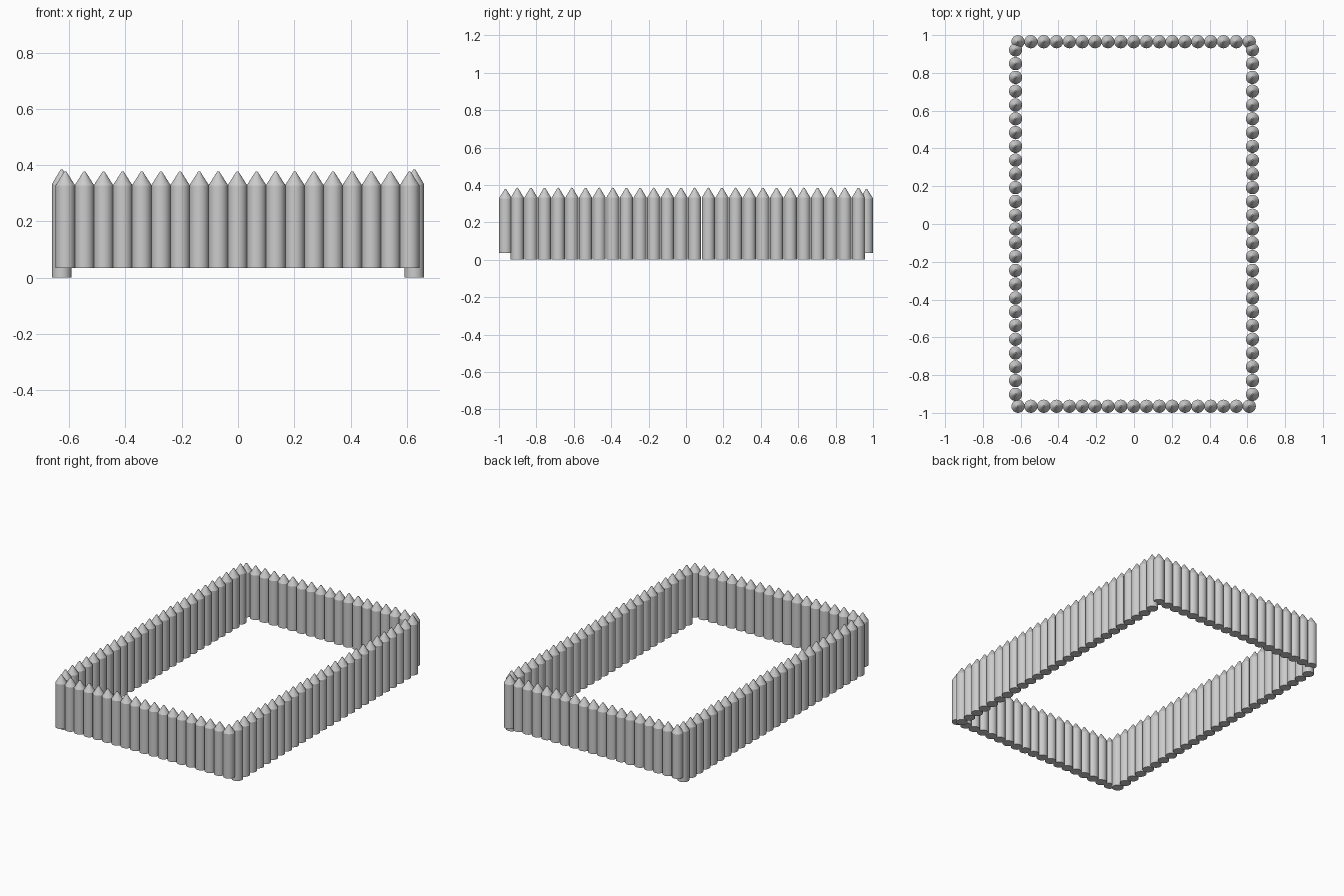
import bpy, bmesh, math
from mathutils import Vector

if "Cube" in bpy.data.objects:
    bpy.data.objects.remove(bpy.data.objects["Cube"])

SIDES = 24
R = 0.035


def add_post(bm, x, y, z0, shoulder, tip):
    """Lathe one pointed stake: flat base, straight shaft, slightly blunt cone."""
    profile = [(0, z0), (R, z0), (R, shoulder), (0.004, tip - 0.001), (0, tip)]
    verts = [bm.verts.new((x + r, y, z)) for r, z in profile]
    edges = [bm.edges.new(pair) for pair in zip(verts, verts[1:])]
    bmesh.ops.spin(bm, geom=verts + edges, cent=(x, y, 0), axis=(0, 0, 1),
                   angle=2 * math.tau / 2, steps=SIDES, use_merge=False)


def stake_row(name, start, end, count, z0, shoulder, tip):
    """Evenly spaced stakes from start to end."""
    bm = bmesh.new()
    a, b = Vector(start), Vector(end)
    for i in range(count):
        p = a.lerp(b, i / (count - 1))
        add_post(bm, p.x, p.y, z0, shoulder, tip)
        # weld only this stake's seam and poles; neighbours never coincide
        bmesh.ops.remove_doubles(bm, verts=bm.verts[:], dist=0.00001)
    bmesh.ops.recalc_face_normals(bm, faces=bm.faces[:])
    mesh = bpy.data.meshes.new(name)
    bm.to_mesh(mesh)
    bm.free()
    obj = bpy.data.objects.new(name, mesh)
    bpy.context.collection.objects.link(obj)
    bpy.ops.object.select_all(action='DESELECT')
    obj.select_set(True)
    bpy.context.view_layer.objects.active = obj
    bpy.ops.object.shade_smooth_by_angle(angle=math.radians(30))


# Short end walls, raised slightly off the ground
for name, y in (("front_fence", -0.965), ("back_fence", 0.965)):
    stake_row(name, (-0.614, y), (0.610, y), 19, 0.035, 0.328, 0.378)

# Long side walls, standing on the ground
for name, x in (("left_fence", -0.627), ("right_fence", 0.627)):
    stake_row(name, (x, -0.902), (x, 0.922), 26, 0.0, 0.332, 0.385)
